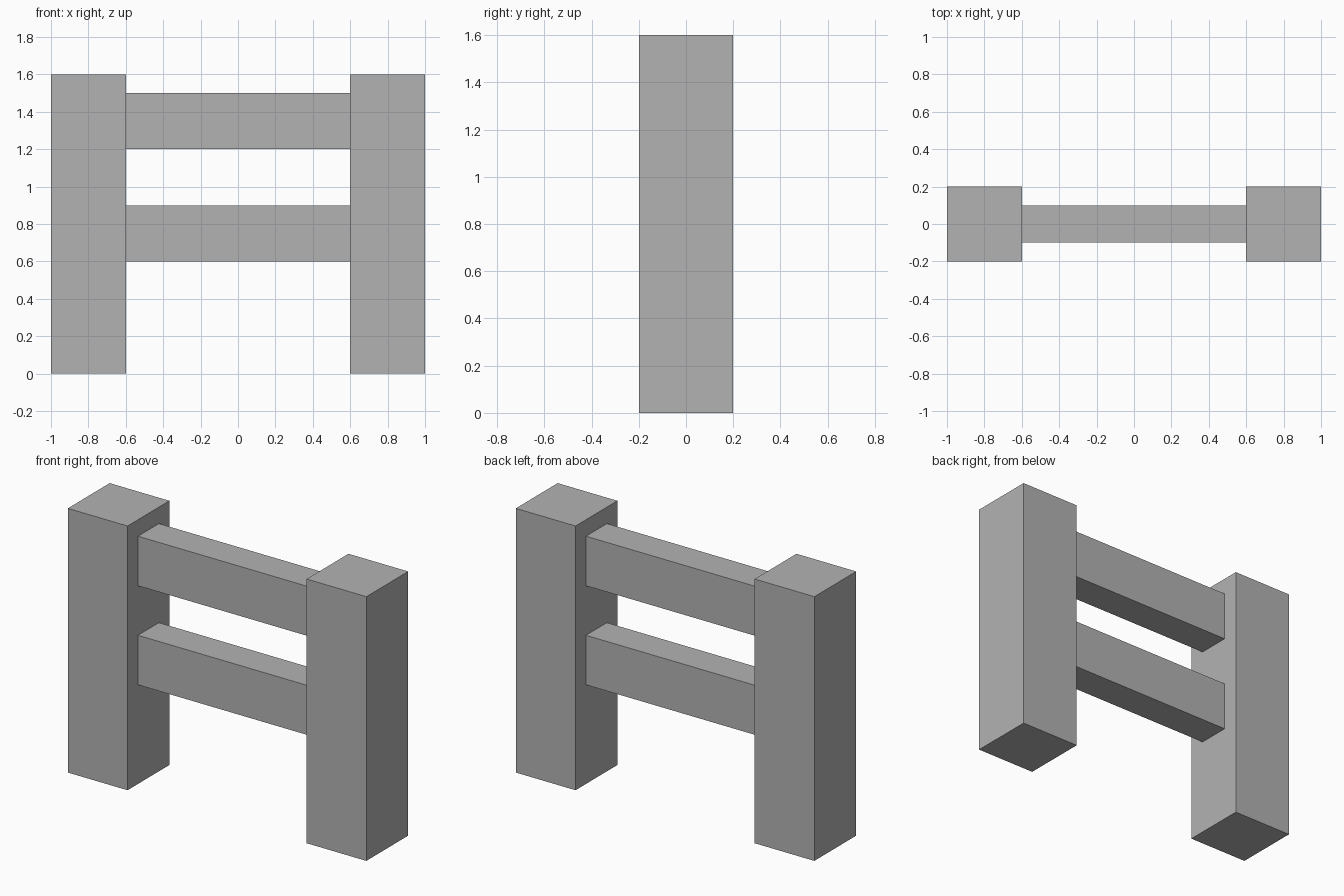
import bpy

cube = bpy.data.objects.get("Cube")
if cube:
    bpy.data.objects.remove(cube, do_unlink=True)

# Single plain grey for the whole fence
GREY = (0.45, 0.45, 0.45, 1)
grey = bpy.data.materials.new("plain grey")
grey.use_nodes = True
grey.diffuse_color = GREY
bsdf = next(n for n in grey.node_tree.nodes if n.type == "BSDF_PRINCIPLED")
bsdf.inputs["Base Color"].default_value = GREY


def box(name, x, bottom, size):
    """Add a box centred on x, resting at the given height."""
    bpy.ops.mesh.primitive_cube_add(size=1, location=(x, 0, bottom + size[2] / 2))
    part = bpy.context.object
    part.name = name
    part.scale = size
    bpy.ops.object.transform_apply(location=False, rotation=False, scale=True)
    part.data.materials.append(grey)


# Square posts at either end
for side, x in (("right", -0.8), ("left", 0.8)):
    box(f"{side}_post", x, 0, (0.4, 0.4, 1.6))

# Two thinner rails spanning between the posts
for level, bottom in (("lower", 0.6), ("upper", 1.2)):
    box(f"{level}_rail", 0, bottom, (1.2, 0.2, 0.3))
